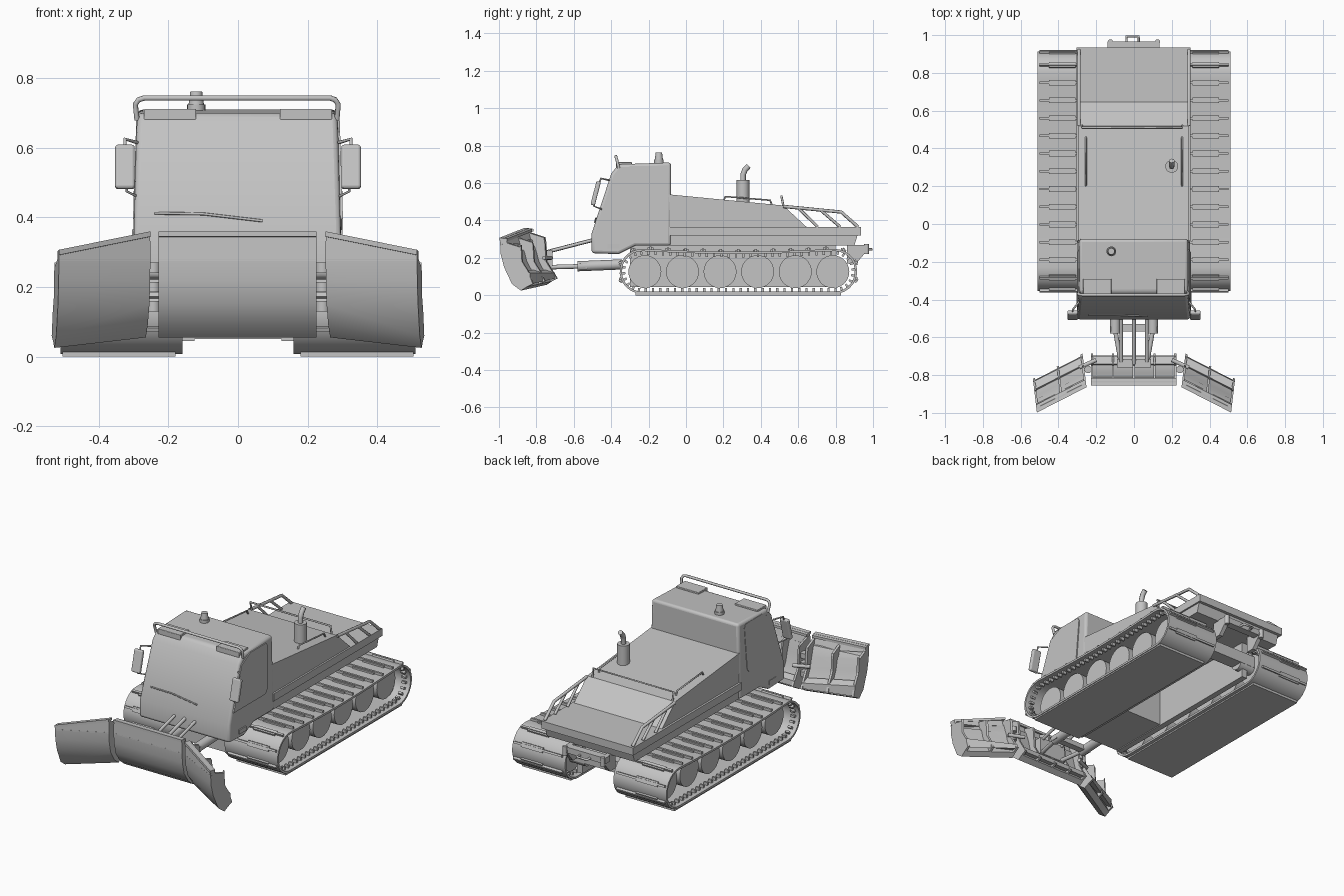
import bpy, bmesh, math
from mathutils import Matrix, Vector

cube = bpy.data.objects.get("Cube")
if cube:
    bpy.data.objects.remove(cube, do_unlink=True)

GREY = (0.55, 0.55, 0.55, 1)
mat = bpy.data.materials.new("plain grey")
mat.use_nodes = True
mat.diffuse_color = GREY
mat.node_tree.nodes["Principled BSDF"].inputs["Base Color"].default_value = GREY


def finish(name, bm, smooth=None, bevel=0, matrix=None):
    bmesh.ops.recalc_face_normals(bm, faces=bm.faces)
    me = bpy.data.meshes.new(name)
    bm.to_mesh(me)
    bm.free()
    me.materials.append(mat)
    ob = bpy.data.objects.new(name, me)
    bpy.context.collection.objects.link(ob)
    if matrix:
        me.transform(matrix)
        if matrix.determinant() < 0:
            me.flip_normals()
    if bevel:
        mod = ob.modifiers.new("bevel", "BEVEL")
        mod.width, mod.segments, mod.angle_limit = bevel, 3, math.radians(35)
    if smooth:
        bpy.ops.object.select_all(action="DESELECT")
        ob.select_set(True)
        bpy.context.view_layer.objects.active = ob
        bpy.ops.object.shade_smooth_by_angle(angle=math.radians(smooth))


def add_box(bm, size, matrix):
    bmesh.ops.create_cube(bm, size=1, matrix=matrix @ Matrix.Diagonal((*size, 1)))


def box(name, x, y, z, bevel=0, matrix=None):
    bm = bmesh.new()
    mid = [(a + b) / 2 for a, b in (x, y, z)]
    add_box(bm, [abs(b - a) for a, b in (x, y, z)], Matrix.Translation(mid))
    finish(name, bm, None, bevel, matrix)


def prism(name, profile, x0, x1, warp=None, bevel=0, smooth=None, matrix=None):
    """Side profile of (y, z) points, extruded across x."""
    bm = bmesh.new()
    face = bm.faces.new([bm.verts.new((x0, y, z)) for y, z in profile])
    ext = bmesh.ops.extrude_face_region(bm, geom=[face])
    for v in ext["geom"]:
        if isinstance(v, bmesh.types.BMVert):
            v.co.x = x1
    if warp:
        for v in bm.verts:
            v.co = warp(v.co)
    finish(name, bm, smooth, bevel, matrix)


def cylinder(name, a, b, r1, r2=None, sides=20):
    a, b = Vector(a), Vector(b)
    bm = bmesh.new()
    m = Matrix.Translation((a + b) / 2) @ (b - a).to_track_quat("Z", "Y").to_matrix().to_4x4()
    bmesh.ops.create_cone(bm, cap_ends=True, segments=sides, radius1=r1,
                          radius2=r1 if r2 is None else r2, depth=(b - a).length, matrix=m)
    finish(name, bm, 40)


def tube(name, points, radius):
    cu = bpy.data.curves.new(name, "CURVE")
    cu.dimensions, cu.bevel_depth, cu.bevel_resolution = "3D", radius, 2
    cu.use_fill_caps = True
    sp = cu.splines.new("POLY")
    sp.points.add(len(points) - 1)
    for p, co in zip(sp.points, points):
        p.co = (*co, 1)
    cu.materials.append(mat)
    bpy.context.collection.objects.link(bpy.data.objects.new(name, cu))


def cab_taper(co):
    co.x *= 1 - 0.11 * max(0, co.z - 0.33)
    return co


# Body, deck and cab
prism("lower_body", [(-0.49, 0.23), (-0.36, 0.22), (-0.27, 0.265), (0.9, 0.265), (0.92, 0.33), (-0.49, 0.33)],
      -0.29, 0.29)
box("body_flange", (-0.305, 0.3), (-0.09, 0.935), (0.32, 0.365))
prism("rear_deck", [(-0.1, 0.36), (-0.1, 0.54), (0.52, 0.48), (0.65, 0.36)], -0.293, 0.29)
prism("cab", [(-0.505, 0.225), (-0.36, 0.22), (-0.27, 0.265), (-0.08, 0.265), (-0.08, 0.71), (-0.36, 0.7),
              (-0.4, 0.65), (-0.505, 0.33)], -0.302, 0.298, cab_taper, 0.015, 35)
# Belly: closed at the front, an open channel between side walls behind
box("front_belly", (-0.13, 0.13), (-0.3, 0.08), (0.05, 0.27))
box("rear_axle", (-0.2, 0.2), (0.74, 0.82), (0.12, 0.19))
for s in (-1, 1):
    box("belly_wall", (s * 0.125, s * 0.16), (-0.3, 0.8), (0.045, 0.27))
    prism("door", [(-0.47, 0.395), (-0.17, 0.395), (-0.15, 0.42), (-0.135, 0.67), (-0.15, 0.69), (-0.3, 0.69),
                   (-0.385, 0.645)], s * 0.29, s * 0.304, cab_taper)
    box("side_marker", (s * 0.3 - 0.005, s * 0.3 + 0.005), (-0.42, -0.355), (0.25, 0.275))
    box("roof_lamp", (s * 0.195 - 0.075, s * 0.195 + 0.075), (-0.375, -0.29), (0.68, 0.712), 0.003)
    # Mirrors on bent arms
    tilt = Matrix.Translation((s * 0.325, -0.483, 0.545)) @ Matrix.Rotation(-0.25, 4, "X")
    box("mirror", (-0.028, 0.028), (-0.012, 0.012), (-0.065, 0.065), 0.008, tilt)
    tube("mirror_arm", [(s * 0.29, -0.41, 0.615), (s * 0.325, -0.455, 0.625), (s * 0.325, -0.465, 0.595)], 0.005)
    tube("mirror_stay", [(s * 0.29, -0.45, 0.46), (s * 0.32, -0.49, 0.475), (s * 0.32, -0.49, 0.51)], 0.004)
    # Deck handrails and slanted load racks
    tube("deck_rail", [(s * 0.255, 0.2, 0.5), (s * 0.255, 0.21, 0.528), (s * 0.255, 0.45, 0.508),
                       (s * 0.255, 0.46, 0.48)], 0.005)
    tube("rack_top", [(s * 0.291, 0.52, 0.475), (s * 0.291, 0.83, 0.445), (s * 0.291, 0.92, 0.365)], 0.009)
    for y in (0.6, 0.72):
        tube("rack_bar", [(s * 0.291, y, 0.467 - (y - 0.6) * 0.1), (s * 0.291, y + 0.105, 0.365)], 0.008)
tube("deck_crossbar", [(-0.275, 0.52, 0.48), (-0.275, 0.51, 0.53), (0.255, 0.51, 0.53), (0.255, 0.52, 0.48)], 0.006)
tube("roof_rail", [(-0.29, -0.36, 0.68), (-0.295, -0.37, 0.725), (-0.286, -0.374, 0.738), (-0.27, -0.375, 0.743),
                   (0.265, -0.375, 0.743), (0.279, -0.374, 0.738), (0.288, -0.37, 0.725), (0.284, -0.36, 0.68)], 0.008)
tube("wiper", [(-0.24, -0.482, 0.412), (-0.1, -0.482, 0.41), (0.07, -0.488, 0.39)], 0.004)
cylinder("beacon_base", (-0.12, -0.145, 0.7), (-0.12, -0.145, 0.725), 0.026)
cylinder("beacon", (-0.12, -0.145, 0.725), (-0.12, -0.145, 0.762), 0.022, 0.017)
cylinder("exhaust_muffler", (0.2, 0.305, 0.48), (0.2, 0.305, 0.615), 0.034)
tube("exhaust_pipe", [(0.2, 0.305, 0.6), (0.2, 0.305, 0.645), (0.2, 0.315, 0.67), (0.2, 0.335, 0.692)], 0.015)

# Rear hitch
box("hitch_plate", (-0.14, 0.13), (0.92, 0.965), (0.235, 0.27))
for s in (-1, 1):
    prism("hitch_bracket", [(0.86, 0.27), (0.96, 0.27), (0.97, 0.24), (0.91, 0.17), (0.86, 0.17)],
          s * 0.11, s * 0.135)
    cylinder("hitch_pin", (s * 0.125, 0.965, 0.22), (s * 0.125, 0.965, 0.275), 0.013)
tube("hitch_loop", [(-0.04, 0.95, 0.245), (-0.04, 0.993, 0.245), (0.025, 0.993, 0.245), (0.025, 0.95, 0.245)], 0.007)

# Tracks follow a long rounded loop with a slack upper run
FRONT, REAR, R, MID = -0.235, 0.795, 0.12, 0.128
RUN, TURN = REAR - FRONT, math.pi * R
LENGTH = 2 * (RUN + TURN)


def on_track(s):
    """Point (y, z) and outward angle at distance s along the loop."""
    s %= LENGTH
    if s < RUN:
        return FRONT + s, MID - R, -math.pi / 2
    s -= RUN
    if s < TURN:
        a = s / R - math.pi / 2
        return REAR + R * math.cos(a), MID + R * math.sin(a), a
    s -= TURN
    if s < RUN:
        return REAR - s, MID + R - 0.015 * math.sin(math.pi * s / RUN), math.pi / 2
    a = (s - RUN) / R + math.pi / 2
    return FRONT + R * math.cos(a), MID + R * math.sin(a), a


def track_bars(name, count, x, size, offset, lowest=0):
    bm = bmesh.new()
    for i in range(count):
        y, z, a = on_track((i + 0.5) * LENGTH / count)
        if z >= lowest:
            m = Matrix.Translation((x, y, z)) @ Matrix.Rotation(a, 4, "X") @ Matrix.Translation((0, offset, 0))
            add_box(bm, size, m)
    finish(name, bm)


for s in (-1, 1):
    bm = bmesh.new()
    rings = []
    for i in range(96):
        y, z, a = on_track(i * LENGTH / 96)
        c, n = math.cos(a) * 0.012, math.sin(a) * 0.012
        rings.append([bm.verts.new(p) for p in ((s * 0.16, y, z), (s * 0.51, y, z),
                                                (s * 0.51, y - c, z - n), (s * 0.16, y - c, z - n))])
    for i, ring in enumerate(rings):
        nxt = rings[(i + 1) % len(rings)]
        for k in range(4):
            j = (k + 1) % 4
            bm.faces.new((ring[k], ring[j], nxt[j], nxt[k]))
    finish("track_belt", bm, 35)
    box("ground_pad", (s * 0.18, s * 0.505), (-0.27, 0.83), (0, 0.015))
    track_bars("track_cleats", 30, s * 0.34, (0.32, 0.016, 0.012), 0.006, 0.03)
    track_bars("track_ridges", 30, s * 0.38, (0.14, 0.01, 0.03), 0.004, 0.03)
    for x in (0.2, 0.475):
        track_bars("guide_teeth", 72, s * x, (0.025, 0.02, 0.012), -0.02)
    for i in range(6):
        y = -0.22 + i * 0.201
        cylinder("road_wheel", (s * 0.2, y, 0.126), (s * 0.43, y, 0.126), 0.088, sides=28)
    cylinder("drive_axle", (s * 0.1, 0.78, 0.13), (s * 0.25, 0.78, 0.13), 0.04)


# Snow blade: moldboard, upper guard, back ribs and rails for each section
def blade_section(name, x0, x1, wing, matrix):
    def warp(co):
        t = (co.x - x0) / (x1 - x0)
        co.z += wing * t * (-0.053 if co.z > 0.29 else -0.03 if co.z < 0.1 else 0)
        co.x -= wing * 0.37 * (co.y + 0.85)
        return co

    def part(kind, profile, a=x0, b=x1, smooth=None):
        prism(name + "_" + kind, profile, a, b, warp, 0, smooth, matrix)
    front = [(-0.85, 0.28), (-0.847, 0.22), (-0.83, 0.15), (-0.79, 0.09), (-0.745, 0.055)]
    back = [(-0.715, 0.075), (-0.745, 0.12), (-0.775, 0.18), (-0.79, 0.24), (-0.81, 0.3)]
    part("moldboard", front + back, smooth=40)
    part("guard", [(-0.85, 0.275), (-0.848, 0.358), (-0.832, 0.358), (-0.81, 0.275)])
    part("guard_trim", [(-0.854, 0.345), (-0.854, 0.36), (-0.815, 0.355), (-0.815, 0.34)])
    part("lower_rail", [(-0.76, 0.1), (-0.74, 0.135), (-0.7, 0.12), (-0.695, 0.09)])
    rib = [(-0.84, 0.34), (-0.75, 0.31), (-0.745, 0.27), (-0.74, 0.18), (-0.71, 0.13), (-0.685, 0.09), (-0.745, 0.06),
           (-0.79, 0.11), (-0.83, 0.2)]
    count = 5 if x1 - x0 > 0.4 else 3
    for i in range(count):
        x = x0 + 0.006 + (x1 - x0 - 0.012) * i / (count - 1)
        part("rib", rib, x - 0.006, x + 0.006)


blade_section("blade_centre", -0.228, 0.225, 0, None)
for s in (-1, 1):
    place = (Matrix.Diagonal((s, 1, 1, 1)) @ Matrix.Translation((0.252, -0.86, 0))
             @ Matrix.Rotation(math.radians(-27), 4, "Z") @ Matrix.Translation((0, 0.85, 0)))
    blade_section("blade_wing", 0, 0.295, 1, place)
    for z in (0.13, 0.185, 0.24):
        cylinder("wing_hinge", (s * 0.243, -0.77, z), (s * 0.243, -0.77, z + 0.03), 0.02)
    tube("wing_ram", [(s * 0.2, -0.72, 0.2), (s * 0.29, -0.76, 0.2)], 0.011)
    # Push arms and lift rods
    cylinder("push_arm", (s * 0.1, -0.34, 0.165), (s * 0.1, -0.58, 0.155), 0.027)
    cylinder("push_rod", (s * 0.1, -0.56, 0.155), (s * 0.07, -0.73, 0.15), 0.012)
    cylinder("tilt_rod", (s * 0.068, -0.48, 0.3), (s * 0.068, -0.73, 0.235), 0.009)
cylinder("lift_rod", (0, -0.48, 0.3), (0, -0.75, 0.23), 0.01)
box("push_frame", (-0.125, 0.125), (-0.57, -0.53), (0.14, 0.17))
box("blade_mount", (-0.09, 0.09), (-0.76, -0.715), (0.14, 0.24))
